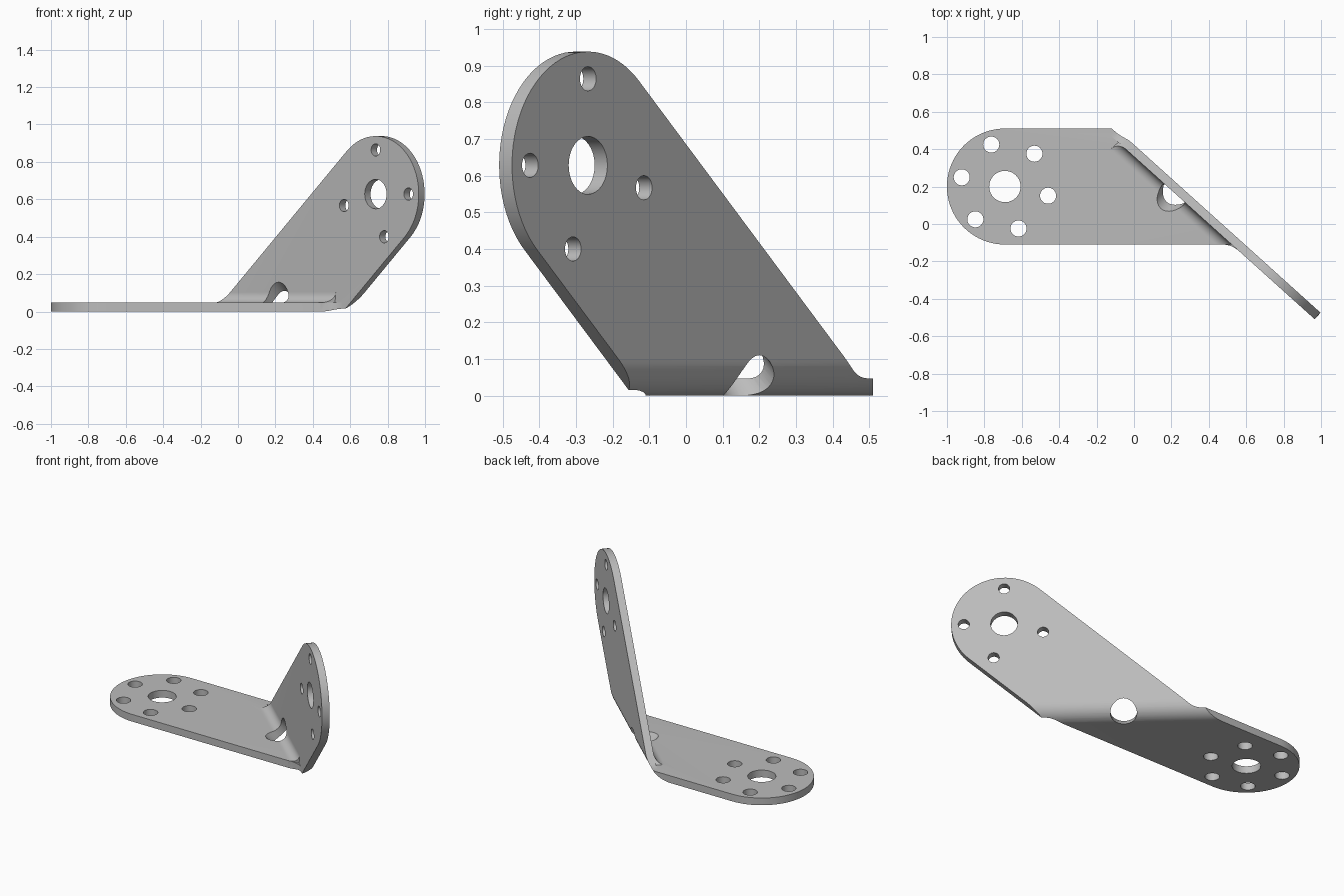
import bpy, bmesh
from math import sin, cos, tan, pi, radians
from mathutils import Matrix, Vector

cube = bpy.data.objects.get("Cube")
if cube:
    bpy.data.objects.remove(cube)

SKEW = radians(42)            # angle between strip and bend line
THICK, HALF = 0.047, 0.31     # sheet thickness, half strip width
CORNER, SHIFT = 0.315, 0.051  # bend corner offset, strip centre along the bend
OUTER, INNER = 0.10, 0.055    # bend radii
CENTRE = Vector((0.698, 0.628))
TURN = Matrix.Rotation(-SKEW, 3, 'Z')

steel = bpy.data.materials.new("grey_steel")
steel.use_nodes = True
colour = (0.5, 0.5, 0.5, 1)
steel.diffuse_color = colour
steel.node_tree.nodes["Principled BSDF"].inputs["Base Color"].default_value = colour


# Frames: along the bend, away from the bend, depth into the sheet
def upright(q, h, d):
    return TURN @ Vector((SHIFT + q, CORNER - d, h))


def base(q, h, d):
    return TURN @ Vector((SHIFT - q, CORNER - h, d))


# Frame for bend sections: across, up, along the bend
def section(n, z, q):
    return TURN @ Vector((SHIFT + q, n, z))


# Frame for the drilled bend hole: the axis bisects the two legs
def bisector(a, b, d):
    k = 0.5 ** 0.5
    return TURN @ Vector((SHIFT + a, CORNER + (b - d) * k, (b + d) * k))


def prism(name, points, place, low, high):
    """Extrude an outline; low and high give the end depth for each point."""
    bm = bmesh.new()
    ends = [[bm.verts.new(place(x, y, f(x, y))) for x, y in points] for f in (low, high)]
    n = len(points)
    bm.faces.new(ends[0])
    bm.faces.new(ends[1])
    for i in range(n):
        j = (i + 1) % n
        bm.faces.new((ends[0][i], ends[0][j], ends[1][j], ends[1][i]))
    bmesh.ops.recalc_face_normals(bm, faces=bm.faces)
    mesh = bpy.data.meshes.new(name)
    bm.to_mesh(mesh)
    bm.free()
    mesh.materials.append(steel)
    obj = bpy.data.objects.new(name, mesh)
    bpy.context.collection.objects.link(obj)
    return obj


def flat(value):
    return lambda x, y: value


def arc(cx, cy, r, start, end, steps):
    return [(cx + r * cos(start + (end - start) * i / steps),
             cy + r * sin(start + (end - start) * i / steps)) for i in range(steps + 1)]


def combine(target, tool, operation):
    mod = target.modifiers.new(operation.title(), 'BOOLEAN')
    mod.operation, mod.solver, mod.object = operation, 'EXACT', tool
    bpy.context.view_layer.objects.active = target
    bpy.ops.object.modifier_apply(modifier=mod.name)
    bpy.data.objects.remove(tool)


# Leg outline: round-ended skewed strip with a small blend at its root
def leg_outline():
    blend = 0.05
    foot = HALF / sin(SKEW)
    knee = Vector((-foot + THICK / tan(SKEW), THICK))
    a = knee - Vector((blend, 0))
    b = knee + blend * Vector((cos(SKEW), sin(SKEW)))
    points = [(a.x, 0)]
    for i in range(7):
        t = i / 6
        points.append(tuple(a * (1 - t) ** 2 + knee * 2 * t * (1 - t) + b * t * t))
    points += arc(*CENTRE, HALF, SKEW + pi / 2, SKEW - pi / 2, 40)
    points.append((foot, 0))
    return points


bracket = prism("bent_bracket", leg_outline(), base, flat(0), flat(THICK))
combine(bracket, prism("upright_leg", leg_outline(), upright, flat(0), flat(THICK)), 'UNION')

# Inner bend fillet, its ends following the strip edges
face = CORNER - THICK
reach = HALF / sin(SKEW) - THICK / tan(SKEW)
fillet = [(face + 0.01, THICK - 0.01), (face + 0.01, THICK + INNER)]
fillet += arc(face - INNER, THICK + INNER, INNER, 0, -pi / 2, 12)
fillet.append((face - INNER, THICK - 0.01))
combine(bracket, prism("inner_fillet", fillet, section,
                       lambda n, z: -reach + max(0, z - THICK) / tan(SKEW),
                       lambda n, z: reach - max(0, face - n) / tan(SKEW)), 'UNION')

# Outer bend rounding
m = 0.03
rounding = [(CORNER - OUTER, -m), (CORNER + m, -m), (CORNER + m, OUTER)]
rounding += arc(CORNER - OUTER, OUTER, OUTER, 0, -pi / 2, 16)
combine(bracket, prism("bend_rounding", rounding, section, flat(-1), flat(1)), 'DIFFERENCE')


# Drilled holes
def drill(place, x, y, r, low, high):
    circle = arc(x, y, r, 0, 2 * pi, 32)[:-1]
    combine(bracket, prism("drill", circle, place, flat(low), flat(high)), 'DIFFERENCE')


def hole_ring(place, bore, small, angles):
    drill(place, *CENTRE, bore, -0.1, 0.15)
    for angle in angles:
        a = radians(angle)
        drill(place, CENTRE.x + 0.236 * cos(a), CENTRE.y + 0.236 * sin(a), small, -0.1, 0.15)


hole_ring(base, 0.084, 0.043, range(30, 390, 60))
hole_ring(upright, 0.079, 0.033, (0, 90, 195, 285))
drill(bisector, 0, 0, 0.078, -0.2, 0.3)

# Smooth curved walls, crisp edges
bpy.ops.object.select_all(action='DESELECT')
bracket.select_set(True)
bpy.context.view_layer.objects.active = bracket
bpy.ops.object.shade_smooth_by_angle(angle=radians(30))
